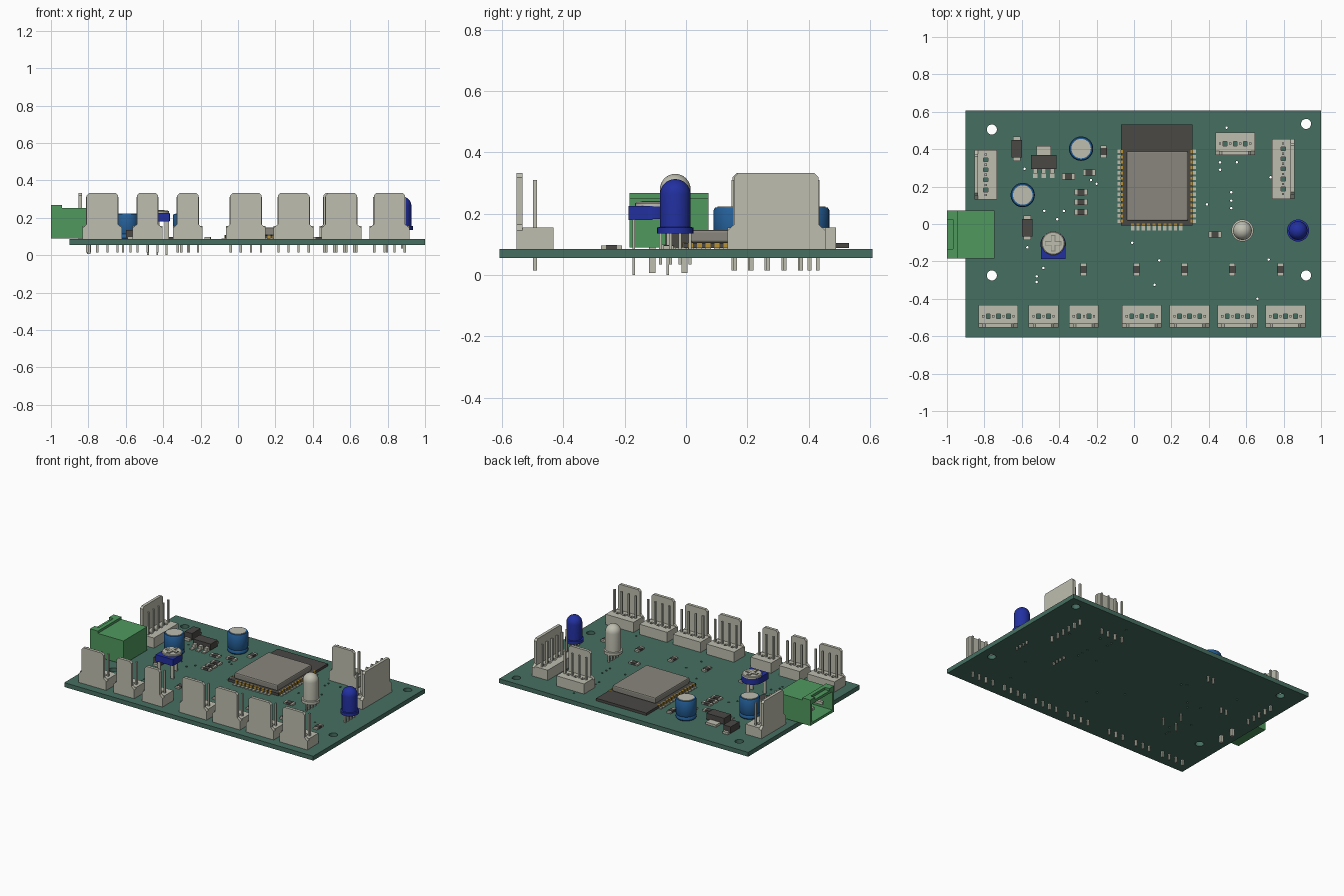
import bpy, bmesh, math
from mathutils import Matrix, Vector

if "Cube" in bpy.data.objects:
    bpy.data.objects.remove(bpy.data.objects["Cube"])


def srgb(r, g, b):
    def f(c):
        c /= 255
        return c / 12.92 if c < 0.04045 else ((c + 0.055) / 1.055) ** 2.4
    return (f(r), f(g), f(b), 1)


MATS = {}
for key, col in {"board_green": (70, 110, 97), "cream": (190, 190, 176), "terminal_green": (80, 153, 94),
                 "dark_grey": (74, 72, 69), "shield_grey": (136, 134, 124), "can_blue": (36, 95, 152),
                 "deep_blue": (34, 48, 160), "gold": (184, 145, 50)}.items():
    MATS[key] = bpy.data.materials.new(key)
    MATS[key].diffuse_color = srgb(*col)

Z0, Z1 = 0.055, 0.085  # board underside and top


class Part:
    """Collects simple solids into one object of one colour."""
    def __init__(self, name, mat, at=(0, 0, 0), turn=0):
        self.bm, self.name, self.mat = bmesh.new(), name, mat
        self.m = Matrix.Translation(at) @ Matrix.Rotation(math.radians(turn), 4, 'Z')

    def box(self, x0, x1, y0, y1, z0, z1):
        c = Vector(((x0 + x1) / 2, (y0 + y1) / 2, (z0 + z1) / 2))
        s = Matrix.Diagonal((x1 - x0, y1 - y0, z1 - z0, 1))
        bmesh.ops.create_cube(self.bm, size=1, matrix=Matrix.Translation(c) @ s)
        return self

    def prism(self, pts, y0, y1):
        """Extrude an x-z outline along y."""
        f = self.bm.faces.new([self.bm.verts.new((x, y0, z)) for x, z in pts])
        g = bmesh.ops.extrude_face_region(self.bm, geom=[f])['geom']
        bmesh.ops.translate(self.bm, vec=(0, y1 - y0, 0),
                            verts=[v for v in g if isinstance(v, bmesh.types.BMVert)])
        return self

    def lathe(self, x, y, prof, n=24):
        """Closed solid of revolution from (radius, z) pairs."""
        rings = [[self.bm.verts.new((x + r * math.cos(2 * math.pi * i / n),
                                     y + r * math.sin(2 * math.pi * i / n), z)) for i in range(n)]
                 for r, z in prof]
        for a, b in zip(rings, rings[1:]):
            for i in range(n):
                j = (i + 1) % n
                self.bm.faces.new((a[i], a[j], b[j], b[i]))
        self.bm.faces.new(rings[0][::-1])
        self.bm.faces.new(rings[-1])
        return self

    def done(self, smooth=False):
        bmesh.ops.recalc_face_normals(self.bm, faces=self.bm.faces)
        self.bm.transform(self.m)
        me = bpy.data.meshes.new(self.name)
        self.bm.to_mesh(me)
        self.bm.free()
        me.materials.append(MATS[self.mat])
        if smooth:
            me.shade_smooth()
            me.set_sharp_from_angle(angle=math.radians(35))
        ob = bpy.data.objects.new(self.name, me)
        bpy.context.collection.objects.link(ob)
        return ob


# Circuit board with mounting holes and vias
board = Part("circuit_board", "board_green").box(-0.9, 1, -0.608, 0.608, Z0, Z1).done()
holes = Part("hole_cutter", "board_green")
for x, y in ((-0.76, 0.505), (0.92, 0.535), (-0.76, -0.275), (0.92, -0.275)):
    holes.lathe(x, y, [(0.027, 0), (0.027, 0.2)], 24)
for x, y in ((0.46, 0.33), (0.55, 0.33), (0.46, 0.29), (0.52, 0.17), (0.52, 0.125), (0.52, 0.085), (0.39, 0.105),
             (0.495, 0.515), (0.73, 0.25), (0.72, -0.19), (0.11, -0.325), (0.135, -0.195), (-0.01, -0.1),
             (-0.48, 0.07), (-0.375, 0.07), (-0.41, 0.025), (-0.57, -0.125), (-0.485, -0.235),
             (-0.52, -0.28), (-0.52, -0.31), (-0.23, 0.235), (-0.2, 0.215), (-0.585, 0.295), (0.66, -0.4)):
    holes.lathe(x, y, [(0.007, 0), (0.007, 0.2)], 8)
cutter = holes.done()
cutter.hide_render = True
cutter.hide_viewport = True
mod = board.modifiers.new("holes", 'BOOLEAN')
mod.operation, mod.object, mod.solver = 'DIFFERENCE', cutter, 'EXACT'

# Pin headers with a tall chamfered locking wall on local -y
PITCH = 0.054


def header(name, x, y, pins, turn=0):
    h = pins * PITCH / 2 - 0.002
    us = [(i - (pins - 1) / 2) * PITCH for i in range(pins)]
    p = Part(name + "_housing", "cream", (x, y, 0), turn)
    p.box(-h, h, -0.04, -0.012, Z1, 0.155).box(-h, h, 0.012, 0.06, Z1, 0.155)
    for i, u in enumerate(us):
        p.box(-h if i == 0 else u - 0.017, h if i == pins - 1 else u + 0.017, -0.012, 0.012, Z1, 0.155)
    w, c = h - 0.022, 0.014
    p.prism([(-h, Z1), (h, Z1), (h, 0.145), (w, 0.165), (w, 0.333 - c), (w - c, 0.333),
             (-w + c, 0.333), (-w, 0.333 - c), (-w, 0.165), (-h, 0.145)], -0.06, -0.04)
    p.done()
    q = Part(name + "_pins", "cream", (x, y, 0), turn)
    for u in us:
        q.box(u - 0.006, u + 0.006, -0.006, 0.006, 0.015, 0.31)
    q.done()


for i, (x, n) in enumerate(((-0.725, 4), (-0.484, 3), (-0.268, 3), (0.042, 4), (0.297, 4), (0.553, 4), (0.81, 4))):
    header(f"front_header_{i + 1}", x, -0.493, n)
header("left_header", -0.793, 0.263, 5, -90)
header("right_header", 0.797, 0.295, 6, 90)
header("back_header", 0.541, 0.43, 4)

# Screw terminal socket, open toward -x
t = Part("terminal_block", "terminal_green")
t.box(-1, -0.745, -0.185, 0.073, 0.09, 0.108).box(-1, -0.745, -0.185, 0.073, 0.234, 0.252)
t.box(-0.79, -0.745, -0.185, 0.073, 0.108, 0.234)
for y in (-0.185, 0.055):
    t.box(-1, -0.79, y, y + 0.018, 0.108, 0.234)
t.box(-1, -0.94, -0.185, -0.135, 0.252, 0.268).box(-1, -0.94, 0.023, 0.073, 0.252, 0.268)
t.box(-0.967, -0.94, -0.135, 0.023, 0.252, 0.268)
t.done()
t = Part("terminal_pins", "cream")
for y in (-0.11, -0.005):
    t.box(-0.97, -0.79, y - 0.01, y + 0.01, 0.16, 0.18).box(-0.808, -0.788, y - 0.01, y + 0.01, 0.006, 0.09)
t.done()

# Radio module: carrier, metal shield, edge contacts
Part("module_carrier", "dark_grey").box(-0.07, 0.313, -0.008, 0.532, Z1 + 0.003, 0.105).done()
shield = Part("module_shield", "shield_grey").box(-0.04, 0.29, 0.016, 0.39, 0.105, 0.147).done()
bev = shield.modifiers.new("soft_edges", 'BEVEL')
bev.width, bev.segments = 0.008, 2
pads, gold = Part("module_pads", "cream"), Part("module_contacts", "gold")
for i in range(14):
    y = 0.015 + i * 0.0287
    for s in (-1, 1):
        a, b = sorted((0.1215 + s * 0.185, 0.1215 + s * 0.21))
        pads.box(a, b, y - 0.009, y + 0.009, Z1, Z1 + 0.005)
        a, b = sorted((0.1215 + s * 0.18, 0.1215 + s * 0.194))
        gold.box(a, b, y - 0.008, y + 0.008, Z1, 0.1065)
for i in range(10):
    x = -0.0075 + i * 0.0287
    pads.box(x - 0.009, x + 0.009, -0.034, -0.004, Z1, Z1 + 0.005)
    gold.box(x - 0.008, x + 0.008, -0.011, 0.002, Z1, 0.1065)
pads.done()
gold.done()

# Electrolytic capacitors
for i, (x, y) in enumerate(((-0.283, 0.403), (-0.595, 0.155))):
    Part(f"capacitor_{i + 1}_can", "can_blue").lathe(x, y, [
        (0.06, Z1), (0.065, 0.092), (0.065, 0.105), (0.061, 0.112), (0.065, 0.119),
        (0.065, 0.212), (0.06, 0.22), (0.052, 0.22)], 32).done(True)
    top = Part(f"capacitor_{i + 1}_top", "cream").lathe(x, y, [(0.052, 0.215), (0.052, 0.223)], 32)
    for dx in (-0.02, 0.02):
        top.box(x + dx - 0.006, x + dx + 0.006, y - 0.006, y + 0.006, 0.015, Z1)
    top.done(True)

# Domed lamps on four legs
for name, mat, x, top in (("white_lamp", "cream", 0.58, 0.33), ("blue_lamp", "deep_blue", 0.877, 0.313)):
    y, r = -0.035, 0.05
    dome = [(r * math.cos(a), top - r + r * math.sin(a)) for a in [k * math.pi / 16 for k in range(8)]]
    Part(name, mat).lathe(x, y, [(0.059, 0.135), (0.059, 0.155), (r, 0.157)] + dome + [(0.002, top)], 32).done(True)
    legs = Part(name + "_legs", "cream")
    for k in (-0.048, -0.016, 0.016, 0.048):
        legs.box(x - 0.005, x + 0.005, y + k - 0.005, y + k + 0.005, 0.035, 0.137)
    legs.done()

# Trimmer knob raised on legs
tx, ty = -0.432, -0.108
Part("trimmer_body", "deep_blue").box(tx - 0.066, tx + 0.066, -0.187, -0.11, 0.18, 0.225) \
    .lathe(tx, ty, [(0.068, 0.183), (0.068, 0.223)], 32).done(True)
dial = Part("trimmer_dial", "cream").lathe(tx, ty + 0.005, [(0.063, 0.22), (0.063, 0.234), (0.058, 0.238)], 32)
dial.done(True)
Part("trimmer_slot", "shield_grey").box(tx - 0.045, tx + 0.045, ty - 0.008, ty + 0.018, 0.235, 0.240) \
    .box(tx - 0.013, tx + 0.013, ty - 0.04, ty + 0.05, 0.235, 0.2403).done()
Part("trimmer_cross", "cream").box(tx - 0.04, tx + 0.04, ty - 0.003, ty + 0.013, 0.236, 0.242) \
    .box(tx - 0.008, tx + 0.008, ty - 0.035, ty + 0.045, 0.236, 0.2423).done()
legs = Part("trimmer_legs", "cream")
for dx, y in ((-0.05, -0.17), (0.05, -0.17), (0, -0.06)):
    legs.box(tx + dx - 0.012, tx + dx + 0.012, y - 0.004, y + 0.004, Z1, 0.185)
    legs.box(tx + dx - 0.005, tx + dx + 0.005, y - 0.004, y + 0.004, 0, Z1)
legs.done()

# Voltage regulator
Part("regulator_body", "dark_grey").box(-0.55, -0.415, 0.295, 0.37, 0.092, 0.135).done()
reg = Part("regulator_leads", "cream").box(-0.522, -0.443, 0.37, 0.418, Z1, 0.1)
for x in (-0.528, -0.4825, -0.437):
    reg.box(x - 0.012, x + 0.012, 0.245, 0.275, Z1, 0.092).box(x - 0.012, x + 0.012, 0.27, 0.297, Z1, 0.112)
reg.done()

# Diodes
for i, (x, y) in enumerate(((-0.628, 0.403), (-0.57, -0.02))):
    Part(f"diode_{i + 1}_body", "dark_grey").box(x - 0.028, x + 0.028, y - 0.047, y + 0.047, 0.09, 0.135).done()
    Part(f"diode_{i + 1}_ends", "cream").box(x - 0.02, x + 0.02, y - 0.065, y + 0.065, Z1, 0.1).done()

# Small chip resistors
chips = [(-0.35, 0.253, 0), (-0.24, 0.275, 0), (-0.283, 0.17, 0), (-0.283, 0.117, 0), (-0.283, 0.065, 0),
         (0.433, -0.057, 0), (-0.162, 0.387, 90)] + [(x, -0.243, 90) for x in (-0.27, 0.013, 0.27, 0.525, 0.782)]
for i, (x, y, turn) in enumerate(chips):
    Part(f"chip_{i + 1}_ends", "cream", (x, y, 0), turn).box(-0.034, 0.034, -0.016, 0.016, Z1, 0.096).done()
    Part(f"chip_{i + 1}_body", "dark_grey", (x, y, 0), turn).box(-0.018, 0.018, -0.0165, 0.0165, Z1, 0.098).done()

for m in bpy.data.materials:
    if m.users and not m.is_grease_pencil:
        m.use_nodes = True
        m.node_tree.nodes["Principled BSDF"].inputs["Base Color"].default_value = m.diffuse_color
